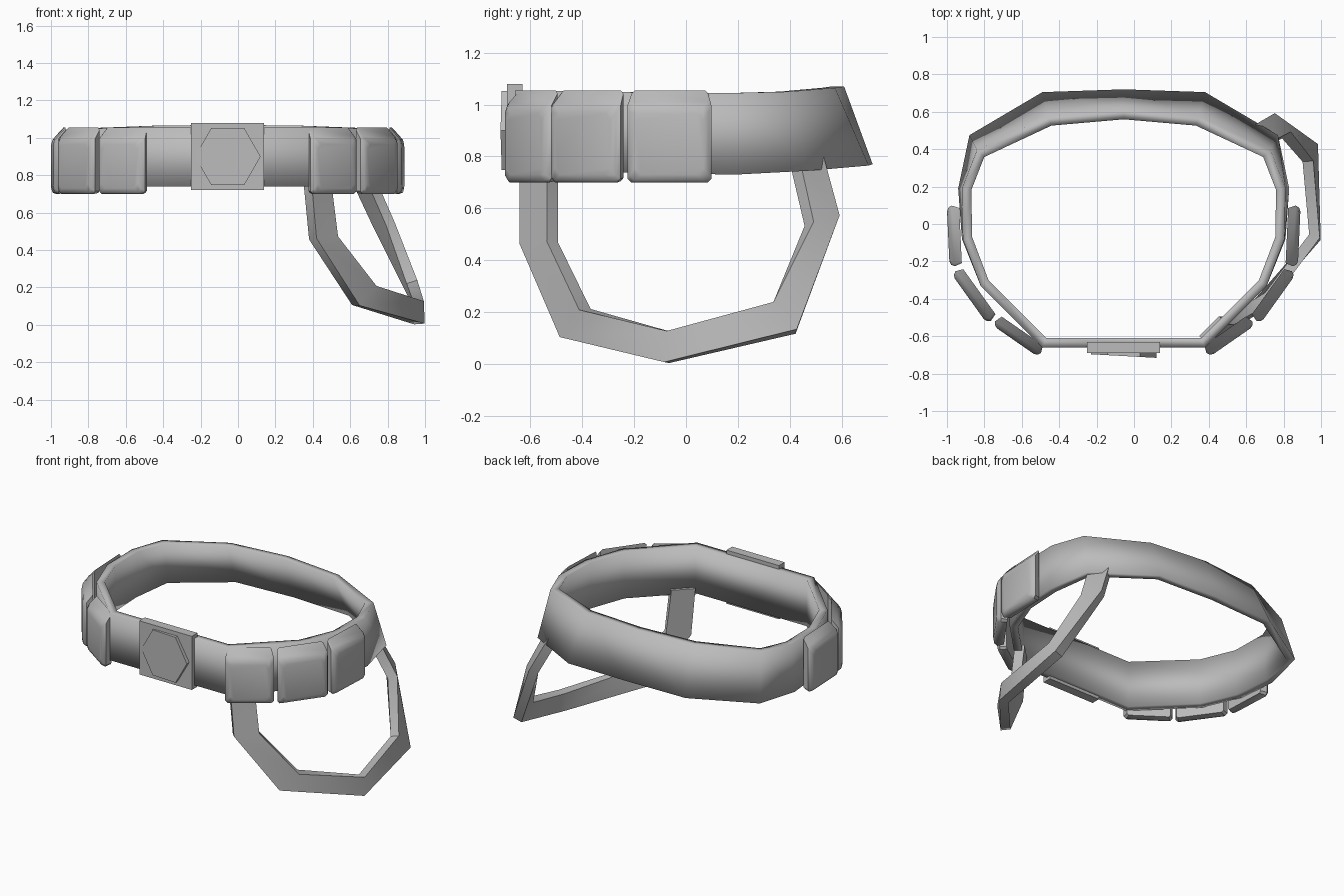
import bpy, bmesh, math
from mathutils import Vector

if "Cube" in bpy.data.objects:
    bpy.data.objects.remove(bpy.data.objects["Cube"])

CX = -0.055  # symmetry line of the belt

grey = bpy.data.materials.new("plain grey")
grey.diffuse_color = (0.5, 0.5, 0.5, 1)
grey.use_nodes = True
grey.node_tree.nodes["Principled BSDF"].inputs["Base Color"].default_value = grey.diffuse_color


def loft(name, rings, closed=False, cap=True, angle=None):
    """Skin a list of equal-length point rings."""
    bm = bmesh.new()
    vs = [[bm.verts.new(p) for p in r] for r in rings]
    n, m = len(vs), len(vs[0])
    for i in range(n if closed else n - 1):
        a, b = vs[i], vs[(i + 1) % n]
        for j in range(m):
            k = (j + 1) % m
            bm.faces.new((a[j], a[k], b[k], b[j]))
    if cap and not closed:
        bm.faces.new(vs[0])
        bm.faces.new(vs[-1])
    bmesh.ops.recalc_face_normals(bm, faces=bm.faces)
    me = bpy.data.meshes.new(name)
    bm.to_mesh(me)
    bm.free()
    me.materials.append(grey)
    ob = bpy.data.objects.new(name, me)
    bpy.context.collection.objects.link(ob)
    if angle:
        bpy.ops.object.select_all(action='DESELECT')
        ob.select_set(True)
        bpy.context.view_layer.objects.active = ob
        bpy.ops.object.shade_smooth_by_angle(angle=math.radians(angle))
    return ob


# Belt: bottom x, y, z and top x, y, z of the outer face, back to front
half = [(0, .72, .77, 0, .61, 1.07),
        (.435, .705, .765, .40, .575, 1.065),
        (.825, .475, .745, .785, .395, 1.05),
        (.885, .19, .73, .865, .19, 1.045),
        (.865, -.08, .735, .86, -.08, 1.045),
        (.765, -.33, .74, .765, -.33, 1.05),
        (.435, -.66, .74, .435, -.66, 1.055)]
loop = half + [(-s[0], s[1], s[2], -s[3], s[4], s[5]) for s in half[:0:-1]]


def miter(pts, i, t):
    """Inward offset of a clockwise outline point."""
    p, a, b = pts[i], pts[i - 1], pts[(i + 1) % len(pts)]
    d1, d2 = (p - a).normalized(), (b - p).normalized()
    n1, n2 = Vector((d1.y, -d1.x)), Vector((d2.y, -d2.x))
    n = (n1 + n2).normalized()
    return p + n * t / n.dot(n1)


low = [Vector(s[0:2]) for s in loop]
top = [Vector(s[3:5]) for s in loop]
rings = []
for i, s in enumerate(loop):
    li, ti = miter(low, i, .05), miter(top, i, .05)
    rings.append([(CX + q.x, q.y, z) for q, z in
                  ((low[i], s[2]), (top[i], s[5]), (ti, s[5]), (li, s[2]))])
loft("belt", rings, closed=True, angle=180)

# Leg strap: outer edge and inner edge of a flat band at each bend
edges = [((.37, -.62, .78), (.475, -.515, .78)),
         ((.40, -.62, .46), (.515, -.515, .47)),
         ((.63, -.465, .105), (.72, -.39, .21)),
         ((.97, -.075, .005), (.965, -.065, .125)),
         ((.955, .425, .125), (.93, .335, .23)),
         ((.73, .575, .565), (.815, .475, .54)),
         ((.62, .51, .80), (.71, .42, .78))]
edges = [(Vector(p), Vector(q)) for p, q in edges]
mids = [(p + q) / 2 for p, q in edges]
rings = []
for i, (p, q) in enumerate(edges):
    tan = mids[min(i + 1, len(mids) - 1)] - mids[max(i - 1, 0)]
    n = (p - q).cross(tan).normalized() * .03
    rings.append([p + n, q + n, q - n, p - n])
loft("leg_strap", rings, angle=50)

# Pouches: back line from a to b, mirrored to both sides
lines = [((.89, .10), (.875, -.225)),
         ((.875, -.235), (.685, -.50)),
         ((.67, -.495), (.425, -.665))]
# depth, side inset, bottom, top, corner cut
layers = [(-.01, .015, .705, 1.055, .012),
          (.03, 0, .70, 1.01, .015),
          (.048, .01, .708, .99, .02),
          (.056, .03, .73, .965, .025)]
for side, label in ((1, "right"), (-1, "left")):
    for k, (a, b) in enumerate(lines):
        a, b = Vector(a), Vector(b)
        w = (b - a).length
        d = (b - a) / w
        out = Vector((-d.y, d.x))
        rings = []
        for dep, ins, z0, z1, c in layers:
            u0, u1 = ins, w - ins
            ring = []
            for u, z in ((u0 + c, z0), (u1 - c, z0), (u1, z0 + c), (u1, z1 - c),
                         (u1 - c, z1), (u0 + c, z1), (u0, z1 - c), (u0, z0 + c)):
                p = a + d * u + out * dep
                ring.append((CX + side * p.x, p.y, z))
            rings.append(ring)
        loft(f"{label}_pouch_{k + 1}", rings, angle=42)

# Buckle plate
loft("buckle_plate", [[(CX + x, y, z) for x, z in
     ((-.195, .72), (.195, .72), (.195, 1.08), (-.195, 1.08))] for y in (-.69, -.63)])

# Hexagonal boss, slightly tilted on the plate
hexa = [(.176 * math.cos(math.pi * i / 3), .176 * math.sin(math.pi * i / 3)) for i in range(6)]
loft("buckle_hexagon", [[(CX + x, -.68, .9 + z) for x, z in hexa],
                        [(CX + x, -.706 - .055 * x, .9 + z) for x, z in hexa]])
